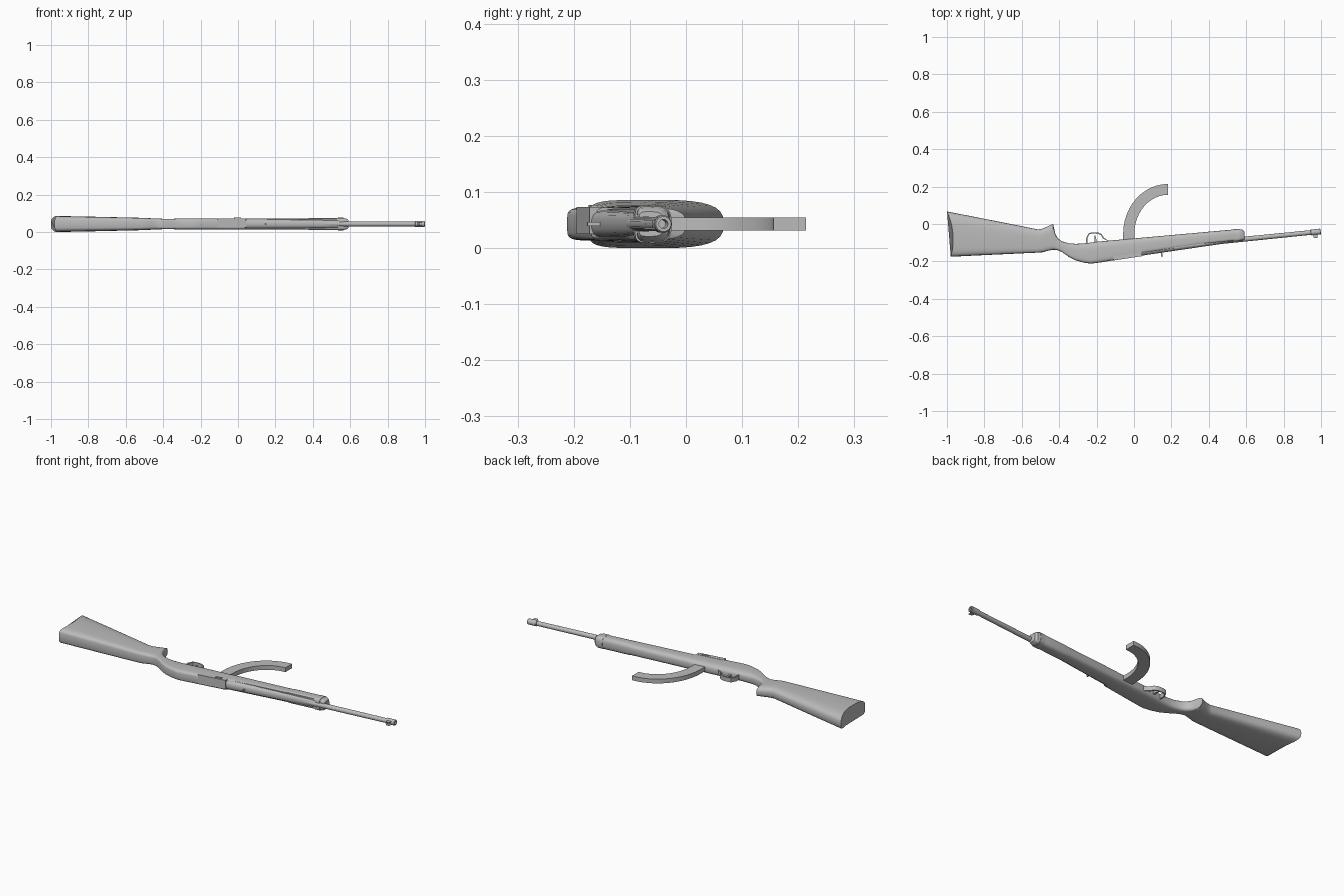
import bpy, bmesh, math
from mathutils import Vector

if "Cube" in bpy.data.objects:
    bpy.data.objects.remove(bpy.data.objects["Cube"])

ZC = 0.043  # mid plane of the model, which lies on its side

grey = bpy.data.materials.new("plain_grey")
grey.diffuse_color = (0.5, 0.5, 0.5, 1)
grey.use_nodes = True
grey.node_tree.nodes["Principled BSDF"].inputs["Base Color"].default_value = grey.diffuse_color


def finish(name, bm, angle=35):
    bmesh.ops.recalc_face_normals(bm, faces=bm.faces)
    me = bpy.data.meshes.new(name)
    bm.to_mesh(me)
    bm.free()
    me.materials.append(grey)
    ob = bpy.data.objects.new(name, me)
    bpy.context.collection.objects.link(ob)
    bpy.ops.object.select_all(action='DESELECT')
    ob.select_set(True)
    bpy.context.view_layer.objects.active = ob
    bpy.ops.object.shade_smooth_by_angle(angle=math.radians(angle))
    return ob


def skin(name, rings, closed=False, angle=35):
    """Join rings of points into a tube, capped unless closed."""
    bm = bmesh.new()
    rows = [[bm.verts.new(p) for p in r] for r in rings]
    n = len(rows[0])
    pairs = list(zip(rows, rows[1:])) + ([(rows[-1], rows[0])] if closed else [])
    for a, b in pairs:
        for i in range(n):
            j = (i + 1) % n
            bm.faces.new((a[i], a[j], b[j], b[i]))
    if not closed:
        bm.faces.new(rows[0])
        bm.faces.new(rows[-1][::-1])
    return finish(name, bm, angle)


def section(x, lo, hi, hz, p_lo=5, p_hi=3, n=32):
    """Rounded cross-section; squarer on the low y side."""
    pts = []
    for i in range(n):
        a = 2 * math.pi * i / n
        c, s = math.cos(a), math.sin(a)
        e = 2 / (p_hi if c > 0 else p_lo)
        y = (lo + hi) / 2 + (hi - lo) / 2 * math.copysign(abs(c) ** e, c)
        z = ZC + hz * math.copysign(abs(s) ** e, s)
        pts.append(Vector((x, y, z)))
    return pts


def tube(name, path, n=20):
    """Round tube along (x, y, radius) stations."""
    d = Vector((path[-1][0] - path[0][0], path[-1][1] - path[0][1], 0)).normalized()
    side = Vector((-d.y, d.x, 0))
    rings = []
    for x, y, r in path:
        rings.append([Vector((x, y, ZC)) + side * r * math.cos(2 * math.pi * i / n)
                      + Vector((0, 0, r * math.sin(2 * math.pi * i / n))) for i in range(n)])
    return skin(name, rings)


def plate(name, outline, z0, z1):
    """Flat outline extruded in z."""
    return skin(name, [[(x, y, z) for x, y in outline] for z in (z0, z1)])


def bar(x0, y0, x1, y1, w):
    """Outline of a straight strip from one point to another."""
    d = Vector((x1 - x0, y1 - y0)).normalized() * w / 2
    return [(x0 + d.y, y0 - d.x), (x1 + d.y, y1 - d.x), (x1 - d.y, y1 + d.x), (x0 - d.y, y0 + d.x)]


# Stock: butt, grip with hook, and long fore end (x, low y, high y, half width)
stations = [
    (-0.985, -0.175, 0.067, 0.043), (-0.75, -0.164, 0.018, 0.0385),
    (-0.515, -0.153, -0.029, 0.033), (-0.49, -0.151, -0.025, 0.032),
    (-0.455, -0.142, -0.010, 0.030), (-0.432, -0.138, 0.000, 0.029),
    (-0.422, -0.138, -0.050, 0.0285), (-0.405, -0.141, -0.078, 0.028),
    (-0.385, -0.150, -0.093, 0.028), (-0.345, -0.178, -0.104, 0.028),
    (-0.31, -0.195, -0.106, 0.029), (-0.267, -0.207, -0.104, 0.029),
    (-0.23, -0.212, -0.099, 0.0295), (-0.19, -0.207, -0.094, 0.0295),
    (0.035, -0.170, -0.074, 0.030), (0.045, -0.157, -0.073, 0.030),
    (0.37, -0.108, -0.044, 0.030), (0.39, -0.106, -0.042, 0.0325),
    (0.56, -0.088, -0.027, 0.0325), (0.58, -0.087, -0.030, 0.029),
    (0.59, -0.084, -0.040, 0.022)]
rings = [section(*s) for s in stations]
for p in rings[0]:  # hollow curve of the butt end
    t = (p.y + 0.175) / 0.242
    p.x = -0.98 - 0.02 * t + 0.09 * t * (1 - t)
skin("stock", rings)

# Cover above the barrel
skin("handguard", [section(x, lo, hi, hz, 2.5, 2.5, 20) for x, lo, hi, hz in
                   [(0.042, -0.169, -0.115, 0.025), (0.3, -0.131, -0.085, 0.024),
                    (0.54, -0.096, -0.055, 0.022)]])

# Band around the front of the fore end
skin("front_band", [section(x, lo, hi, 0.0335) for x, lo, hi in
                    [(0.535, -0.094, -0.028), (0.565, -0.091, -0.0255)]])

# Barrel, and muzzle sleeve with a sunken bore
tube("barrel", [(0.45, -0.095, 0.0135), (0.95, -0.045, 0.0125)])
tube("muzzle_sleeve", [(0.945, -0.0455, 0.0125), (0.947, -0.0453, 0.0155),
                       (0.996, -0.0404, 0.0155), (0.9985, -0.0401, 0.0135),
                       (0.9985, -0.0401, 0.008), (0.96, -0.044, 0.0075)])

# Front sight: post with two guard ears
plate("front_sight_post", bar(0.967, -0.05, 0.964, -0.072, 0.008), ZC - 0.002, ZC + 0.002)
for s in (-1, 1):
    z = ZC + s * 0.0075
    plate("front_sight_ear", [(0.955, -0.05), (0.984, -0.047), (0.981, -0.075), (0.962, -0.075)],
          z - 0.0015, z + 0.0015)

# Action: bolt cover, slide rod, handle and small sight peg
plate("receiver_cover", bar(-0.11, -0.184, 0.042, -0.161, 0.022), ZC - 0.018, ZC + 0.0305)
plate("slide_rod", bar(0.04, -0.146, 0.53, -0.086, 0.008), ZC - 0.01, ZC + 0.027)
plate("bolt_handle", bar(-0.02, -0.168, 0.015, -0.163, 0.012), ZC, ZC + 0.034)
plate("sight_peg", bar(0.147, -0.14, 0.149, -0.176, 0.006), ZC - 0.004, ZC + 0.004)

# Curved magazine
arc = [math.pi / 2 + math.pi / 2 * i / 12 for i in range(13)]
rings = []
for a in arc:
    o = (0.182 + 0.24 * math.cos(a), -0.052 + 0.266 * math.sin(a))
    i = (0.182 + 0.18 * math.cos(a), -0.052 + 0.208 * math.sin(a))
    rings.append([(*o, 0.031), (*o, 0.055), (*i, 0.055), (*i, 0.031)])
rings.append([(x, y - 0.05, z) for x, y, z in rings[-1]])
skin("magazine", rings)

# Trigger guard loop and trigger
loop = [(-0.255, -0.11), (-0.256, -0.075), (-0.243, -0.05), (-0.225, -0.045),
        (-0.19, -0.046), (-0.172, -0.055), (-0.16, -0.075), (-0.135, -0.09), (-0.135, -0.11)]
mid = Vector((-0.2, -0.09))
rings = []
for x, y in loop:
    d = (mid - Vector((x, y))).normalized() * 0.007
    rings.append([(x, y, ZC - 0.012), (x, y, ZC + 0.012),
                  (x + d.x, y + d.y, ZC + 0.012), (x + d.x, y + d.y, ZC - 0.012)])
skin("trigger_guard", rings)
plate("trigger", [(-0.215, -0.11), (-0.2, -0.11), (-0.2, -0.085), (-0.207, -0.062),
                  (-0.213, -0.063), (-0.21, -0.085)], ZC - 0.005, ZC + 0.005)
